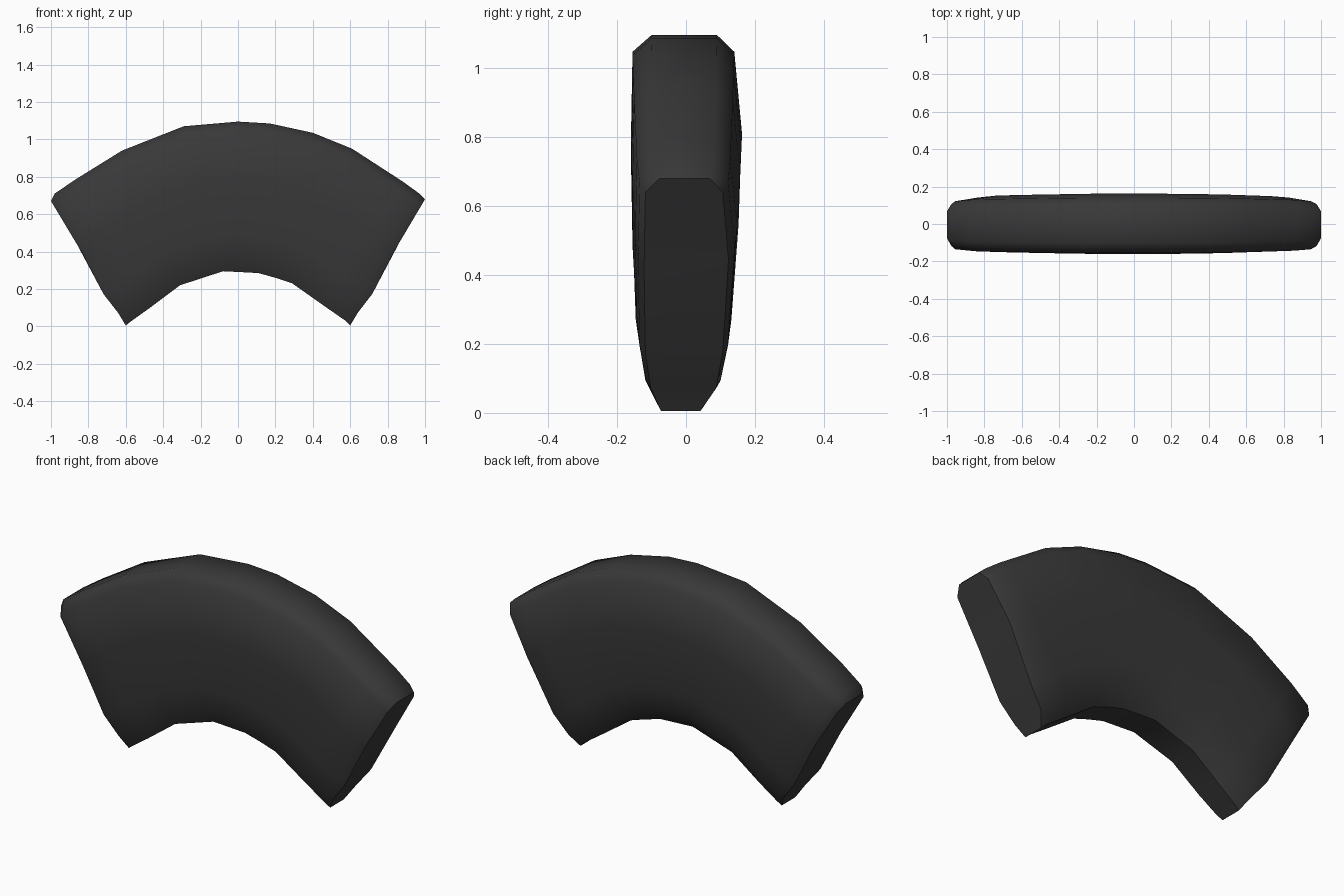
import bpy, bmesh
from mathutils import Vector

if "Cube" in bpy.data.objects:
    bpy.data.objects.remove(bpy.data.objects["Cube"])

# Stations along the arch: inner x, inner z, outer x, outer z, thickness factor
STATIONS = [
    (-0.60, 0.005, -1.00, 0.67, 0.76),
    (-0.575, 0.025, -0.98, 0.71, 0.87),
    (-0.47, 0.10, -0.87, 0.785, 0.94),
    (-0.31, 0.22, -0.62, 0.94, 0.97),
    (-0.08, 0.295, -0.29, 1.07, 1.00),
    (0.02, 0.29, 0.00, 1.095, 1.00),
    (0.11, 0.285, 0.17, 1.085, 1.00),
    (0.20, 0.26, 0.40, 1.035, 0.99),
    (0.29, 0.23, 0.61, 0.95, 0.97),
    (0.46, 0.11, 0.88, 0.775, 0.92),
    (0.575, 0.03, 0.97, 0.71, 0.87),
    (0.60, 0.005, 1.00, 0.68, 0.76),
]

# Rounded cross-section: fraction from inner to outer edge, depth y
SECTION = [
    (0.0, -0.095), (0.10, -0.135), (0.25, -0.155), (0.60, -0.16), (0.94, -0.155),
    (1.0, -0.10), (1.0, 0.09), (0.94, 0.14), (0.65, 0.162), (0.25, 0.14),
    (0.10, 0.115), (0.0, 0.055),
]


def loft_block(name):
    bm = bmesh.new()
    rings = []
    last = len(STATIONS) - 1
    for i, (ix, iz, ox, oz, k) in enumerate(STATIONS):
        ring = []
        for t, y in SECTION:
            p = Vector((ix + (ox - ix) * t, y * k, iz + (oz - iz) * t))
            # small ledge near the foot of each end face
            if i in (0, last) and t == 0.25:
                p.x += 0.018 if i else -0.018
            ring.append(bm.verts.new(p))
        rings.append(ring)
    n = len(SECTION)
    for a, b in zip(rings, rings[1:]):
        for j in range(n):
            bm.faces.new((a[j], a[(j + 1) % n], b[(j + 1) % n], b[j]))
    # end faces, bridged in strips
    for ring in (rings[0], rings[-1]):
        for j in range(n // 2 - 1):
            bm.faces.new((ring[j], ring[j + 1], ring[n - 2 - j], ring[n - 1 - j]))
    bmesh.ops.recalc_face_normals(bm, faces=bm.faces)
    mesh = bpy.data.meshes.new(name)
    bm.to_mesh(mesh)
    bm.free()
    obj = bpy.data.objects.new(name, mesh)
    bpy.context.collection.objects.link(obj)
    return obj


# Curved wedge-shaped block
block = loft_block("arch_block")
mat = bpy.data.materials.new("dark_grey")
mat.diffuse_color = (0.04, 0.04, 0.04, 1)
mat.use_nodes = True
mat.node_tree.nodes["Principled BSDF"].inputs["Base Color"].default_value = mat.diffuse_color
block.data.materials.append(mat)

bpy.context.view_layer.objects.active = block
block.select_set(True)
bpy.ops.object.shade_smooth_by_angle(angle=0.9)
